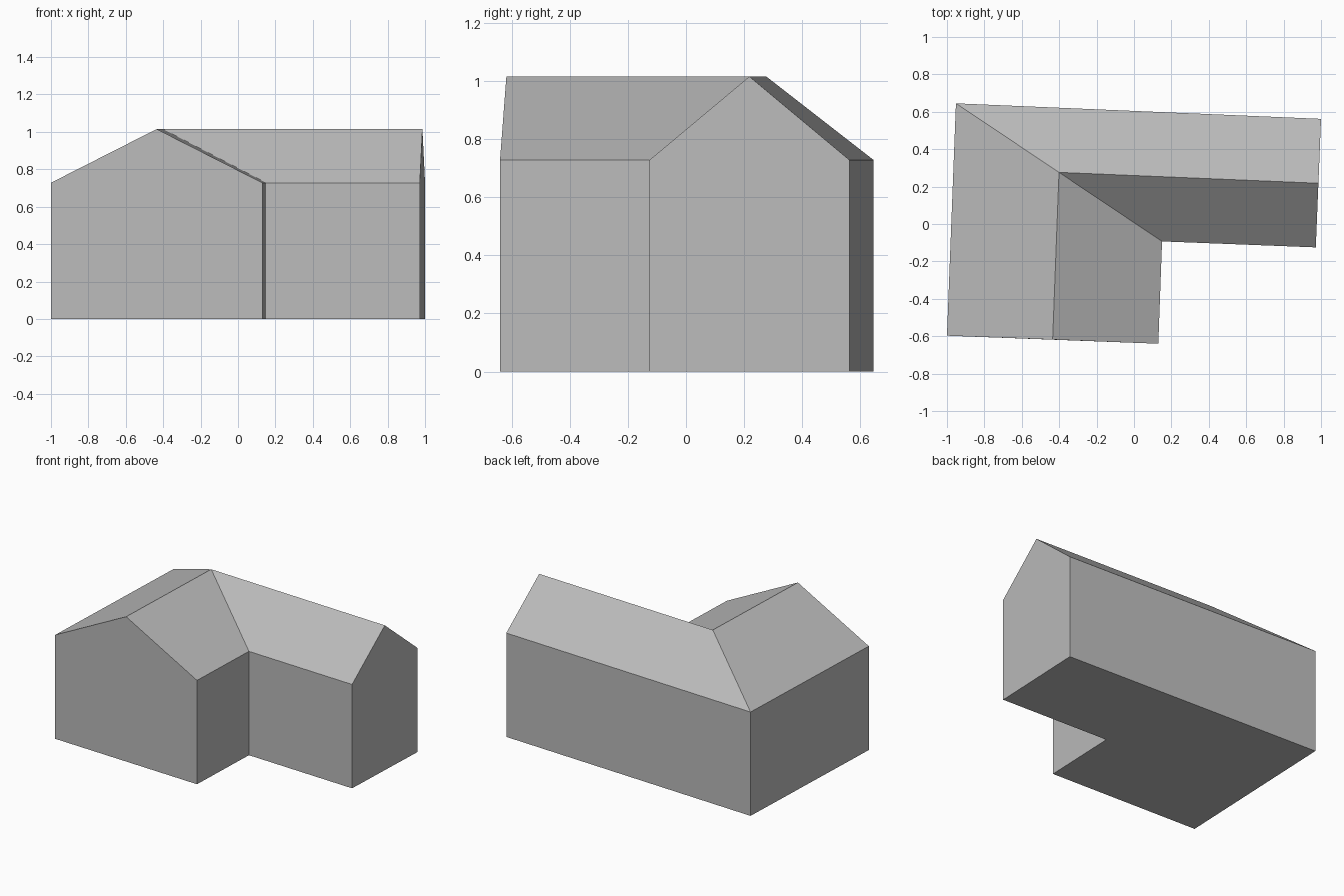
import bpy, bmesh

cube = bpy.data.objects.get("Cube")
if cube:
    bpy.data.objects.remove(cube, do_unlink=True)

EAVE, RIDGE = 0.728, 1.015

# One plain grey for the whole building
grey = bpy.data.materials.new("plain_grey")
grey.use_nodes = True
colour = (0.5, 0.5, 0.5, 1)
grey.diffuse_color = colour
grey.node_tree.nodes["Principled BSDF"].inputs["Base Color"].default_value = colour

# Plan of the two wings: outer wall, inner wall and ridge points
# at the front gable, the mitred corner and the side gable
stations = [
    ((-1.0, -0.597), (0.13, -0.64), (-0.435, -0.618)),
    ((-0.952, 0.645), (0.15, -0.093), (-0.401, 0.276)),
    ((1.0, 0.562), (0.972, -0.125), (0.986, 0.218)),
]

bm = bmesh.new()


def gable_section(outer, inner, ridge):
    """House-shaped cross-section: two walls and a pitched roof."""
    return [bm.verts.new((*point, z)) for point, z in (
        (outer, 0), (inner, 0), (inner, EAVE), (ridge, RIDGE), (outer, EAVE))]


# Sweep the section around the corner and close both gable ends
sections = [gable_section(*s) for s in stations]
for a, b in zip(sections, sections[1:]):
    for i in range(len(a)):
        j = (i + 1) % len(a)
        bm.faces.new((a[i], a[j], b[j], b[i]))
bm.faces.new(sections[0])
bm.faces.new(sections[-1])
bmesh.ops.recalc_face_normals(bm, faces=bm.faces)

mesh = bpy.data.meshes.new("l_shaped_house")
bm.to_mesh(mesh)
bm.free()
mesh.materials.append(grey)
house = bpy.data.objects.new("l_shaped_house", mesh)
bpy.context.collection.objects.link(house)
